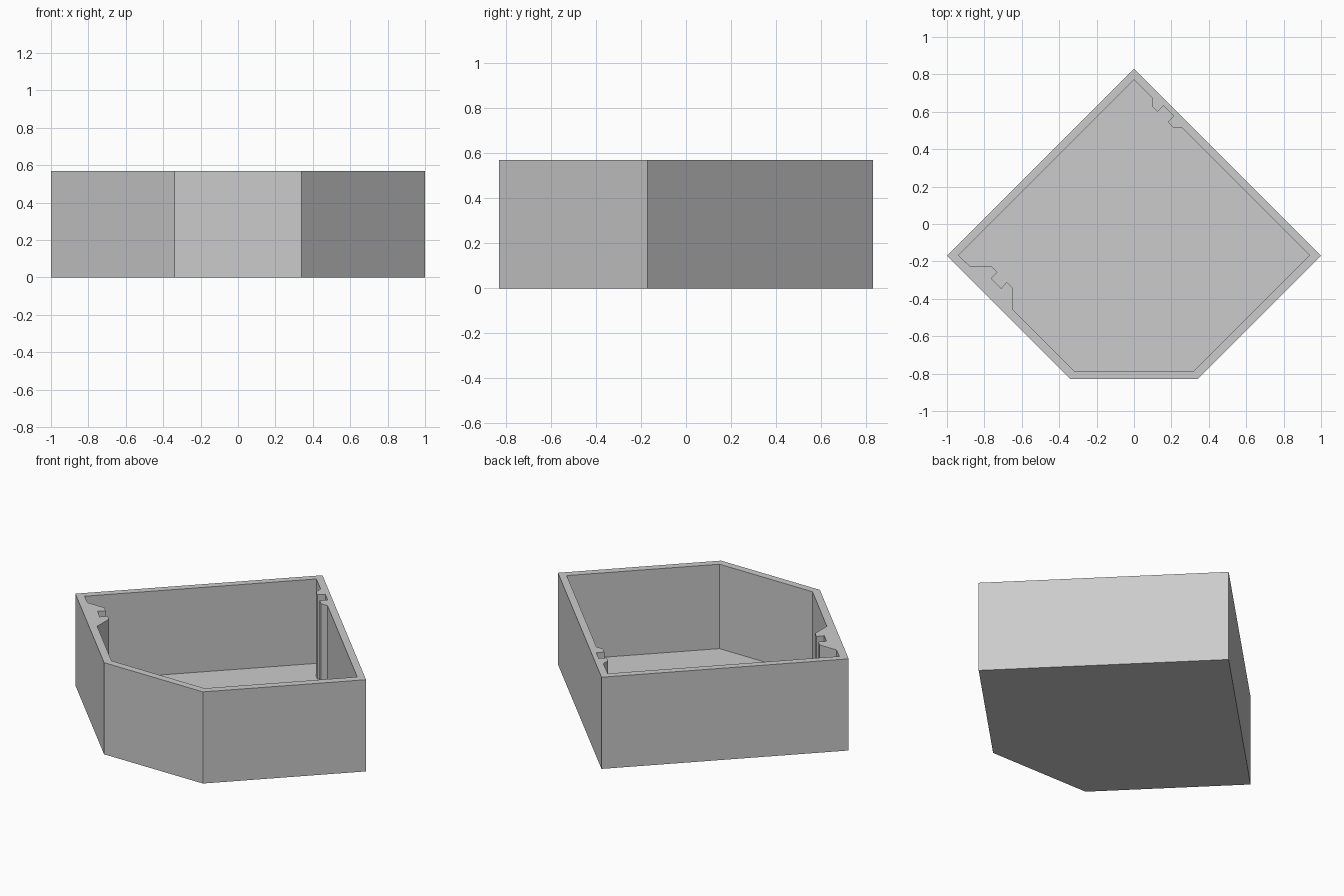
import bpy
import bmesh

HEIGHT = 0.57
FLOOR = 0.045

default = bpy.data.objects.get("Cube")
if default:
    bpy.data.objects.remove(default, do_unlink=True)

grey = bpy.data.materials.new("light grey")
grey.use_nodes = True
colour = (0.6, 0.6, 0.6, 1)
grey.diffuse_color = colour
grey.node_tree.nodes["Principled BSDF"].inputs["Base Color"].default_value = colour


def prism(name, outline, bottom, top):
    """Extrude a flat outline straight up into a closed solid."""
    bm = bmesh.new()
    face = bm.faces.new([bm.verts.new((x, y, bottom)) for x, y in outline])
    extruded = bmesh.ops.extrude_face_region(bm, geom=[face])["geom"]
    raised = [v for v in extruded if isinstance(v, bmesh.types.BMVert)]
    bmesh.ops.translate(bm, vec=(0, 0, top - bottom), verts=raised)
    bmesh.ops.recalc_face_normals(bm, faces=bm.faces)
    mesh = bpy.data.meshes.new(name)
    bm.to_mesh(mesh)
    bm.free()
    mesh.materials.append(grey)
    obj = bpy.data.objects.new(name, mesh)
    bpy.context.collection.objects.link(obj)
    return obj


# Five-sided outer shell
shell = [(0, 0.83), (-1, -0.17), (-0.34, -0.83), (0.34, -0.83), (1, -0.17)]

# Slotted guide rails standing proud of two opposite walls
back_rail = [(0.255, 0.515), (0.21, 0.515), (0.18, 0.546), (0.212, 0.578),
             (0.158, 0.632), (0.126, 0.6), (0.096, 0.63), (0.096, 0.675)]
front_rail = [(-0.875, -0.228), (-0.76, -0.228), (-0.73, -0.258), (-0.763, -0.291),
              (-0.71, -0.344), (-0.68, -0.31), (-0.65, -0.34), (-0.65, -0.455)]

# Inner pocket follows the walls and steps around the rails
pocket = ([(0, 0.77), (-0.938, -0.168)] + front_rail
          + [(-0.32, -0.786), (0.32, -0.786), (0.938, -0.168)] + back_rail)

tray = prism("tray", shell, 0, HEIGHT)
cutter = prism("pocket_cutter", pocket, FLOOR, HEIGHT + 0.1)
cutter.hide_render = True

# Hollow the tray, then discard the cutter
cut = tray.modifiers.new("hollow", "BOOLEAN")
cut.operation = "DIFFERENCE"
cut.solver = "EXACT"
cut.object = cutter
bpy.context.view_layer.objects.active = tray
bpy.ops.object.modifier_apply(modifier=cut.name)
bpy.data.objects.remove(cutter, do_unlink=True)
